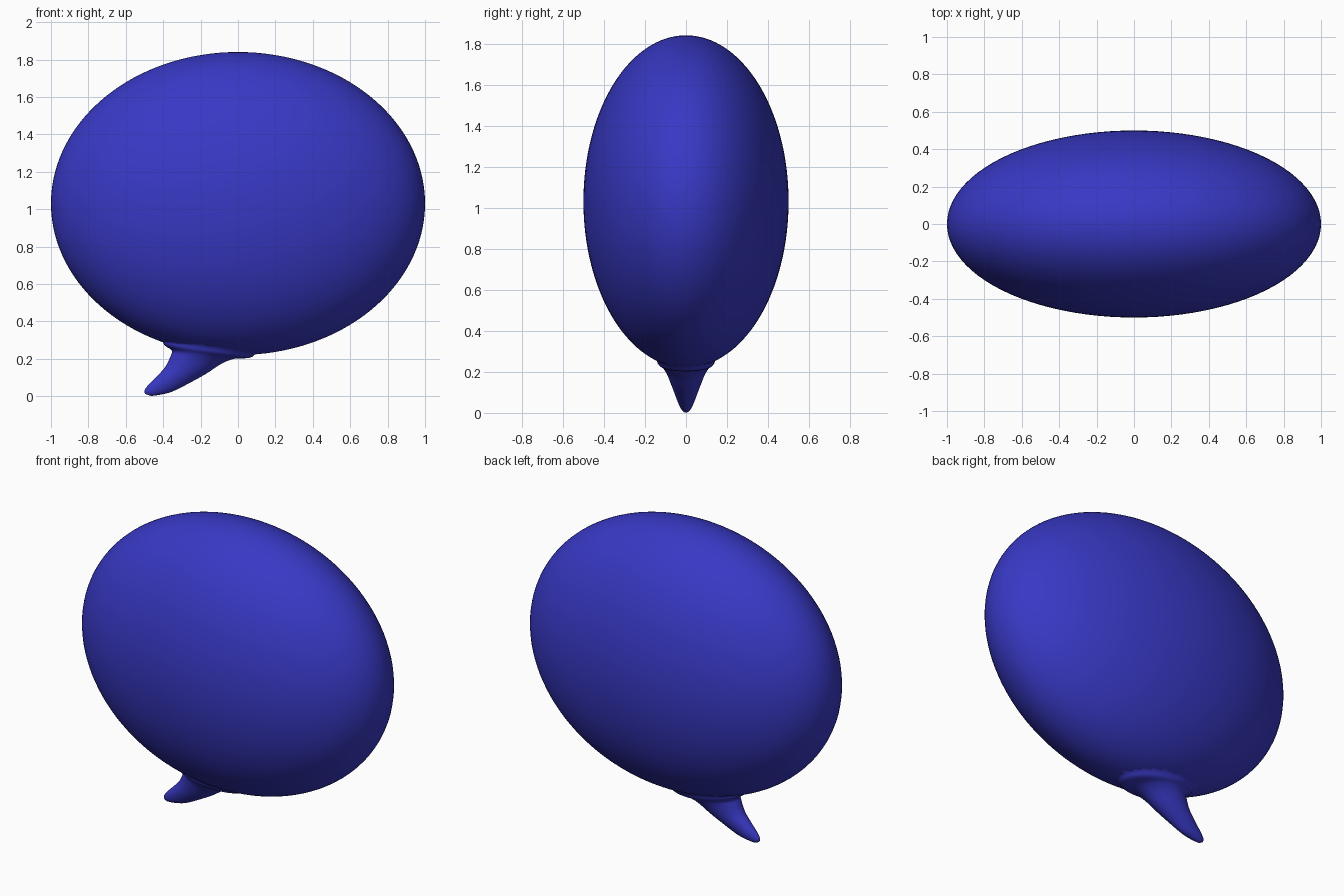
import bpy, bmesh, math
from mathutils import Vector, Matrix

if "Cube" in bpy.data.objects:
    bpy.data.objects.remove(bpy.data.objects["Cube"])

# Blue material
blue = bpy.data.materials.new("blue")
blue.diffuse_color = (0.04, 0.04, 0.56, 1)
blue.use_nodes = True
blue.node_tree.nodes["Principled BSDF"].inputs["Base Color"].default_value = blue.diffuse_color


def make_object(name, bm):
    bmesh.ops.recalc_face_normals(bm, faces=bm.faces)
    mesh = bpy.data.meshes.new(name)
    bm.to_mesh(mesh)
    bm.free()
    mesh.materials.append(blue)
    obj = bpy.data.objects.new(name, mesh)
    bpy.context.collection.objects.link(obj)
    return obj


def catmull(p, i, t):
    a, b, c, d = (p[max(0, min(len(p) - 1, k))] for k in (i - 1, i, i + 1, i + 2))
    return [0.5 * (2 * q + (r - o) * t + (2 * o - 5 * q + 4 * r - s) * t * t
                   + (3 * q - o - 3 * r + s) * t ** 3) for o, q, r, s in zip(a, b, c, d)]


# Balloon body: flattened ellipsoid
bm = bmesh.new()
bmesh.ops.create_uvsphere(bm, u_segments=96, v_segments=64, radius=1)
bmesh.ops.transform(bm, verts=bm.verts, matrix=Matrix.Translation((0, 0, 1.03)) @ Matrix.Diagonal((1, 0.5, 0.81, 1)))
bubble = make_object("speech_bubble", bm)

# Pointer: oval rings given by left x, left z, right x, right z, half depth
rings = [
    (-.36, .36, .12, .30, .16),
    (-.40, .285, .08, .212, .14),
    (-.355, .245, -.02, .20, .115),
    (-.36, .215, -.09, .172, .095),
    (-.39, .155, -.17, .12, .072),
    (-.44, .10, -.26, .07, .052),
    (-.48, .06, -.35, .025, .035),
    (-.50, .03, -.42, .007, .022),
    (-.497, .012, -.465, .001, .010),
]
dense = [catmull(rings, i, s / 4) for i in range(len(rings) - 1) for s in range(4)] + [rings[-1]]
N = 40
bm = bmesh.new()
loops = []
for lx, lz, rx, rz, hw in dense:
    left, right = Vector((lx, 0, lz)), Vector((rx, 0, rz))
    mid, half = (left + right) / 2, (right - left) / 2
    loops.append([bm.verts.new(mid + half * math.cos(a) + Vector((0, hw * math.sin(a), 0)))
                  for a in (2 * math.pi * k / N for k in range(N))])
for a, b in zip(loops, loops[1:]):
    for k in range(N):
        bm.faces.new((a[k], a[(k + 1) % N], b[(k + 1) % N], b[k]))
bm.faces.new(loops[0])
bm.faces.new(loops[-1])
pointer = make_object("pointer", bm)

# Fuse pointer into the bubble
mod = bubble.modifiers.new("fuse", 'BOOLEAN')
mod.operation = 'UNION'
mod.solver = 'EXACT'
mod.object = pointer
bpy.context.view_layer.objects.active = bubble
bubble.select_set(True)
pointer.select_set(False)
bpy.ops.object.modifier_apply(modifier="fuse")
bpy.data.objects.remove(pointer)
bpy.ops.object.shade_smooth()
